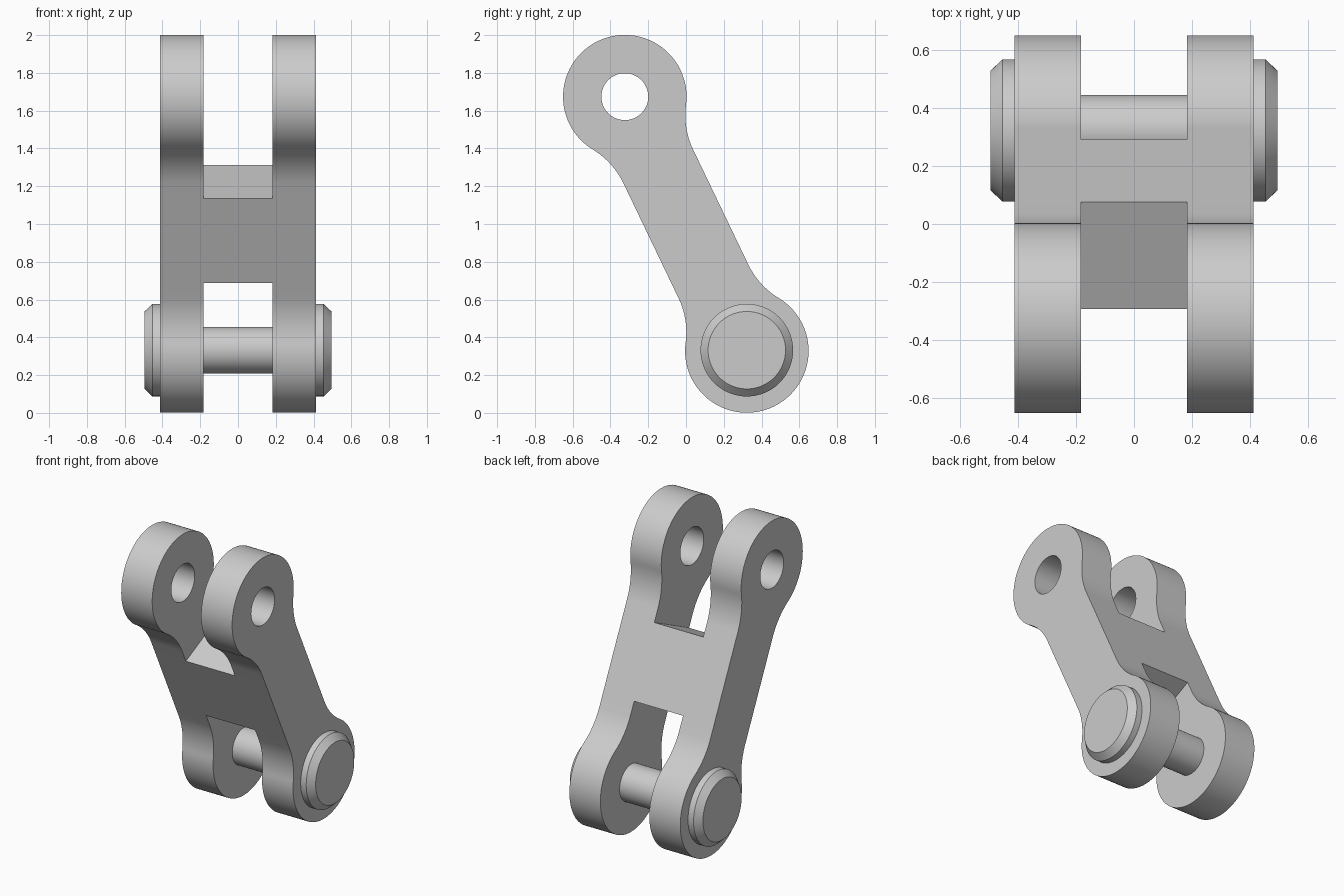
import bpy
import bmesh
from math import pi, sin, cos, asin, sqrt, atan2, radians
from mathutils import Vector, Matrix

cube = bpy.data.objects.get("Cube")
if cube:
    bpy.data.objects.remove(cube, do_unlink=True)

steel = bpy.data.materials.new("plain grey")
steel.use_nodes = True
GREY = (0.6, 0.6, 0.6, 1)
steel.diffuse_color = GREY
steel.node_tree.nodes["Principled BSDF"].inputs["Base Color"].default_value = GREY

# Main dimensions
EYE = Vector((0, -0.324, 1.674))      # upper eye centre
PIN = Vector((0, 0.322, 0.328))       # lower eye centre
R, WAIST, FILLET = 0.327, 0.205, 0.42
OUTER, INNER, BRIDGE = 0.412, 0.182, 0.248
HOLE = 0.124

# Link frame: local x across, y along the arm, z over its thickness
axis = (EYE - PIN).normalized()
half = (EYE - PIN).length / 2
FRAME = Matrix.Translation((EYE + PIN) / 2) @ Matrix.Rotation(atan2(axis.z, axis.y), 4, 'X')


def finish(bm, name, matrix):
    bm.transform(matrix)
    bm.normal_update()
    bmesh.ops.recalc_face_normals(bm, faces=bm.faces)
    mesh = bpy.data.meshes.new(name)
    bm.to_mesh(mesh)
    bm.free()
    mesh.materials.append(steel)
    obj = bpy.data.objects.new(name, mesh)
    bpy.context.collection.objects.link(obj)
    return obj


def smooth(obj):
    bpy.ops.object.select_all(action='DESELECT')
    obj.select_set(True)
    bpy.context.view_layer.objects.active = obj
    bpy.ops.object.shade_smooth_by_angle(angle=radians(25))


def arc(cy, cz, r, a0, a1, n):
    return [(cy + r * cos(a0 + (a1 - a0) * i / n), cz + r * sin(a0 + (a1 - a0) * i / n))
            for i in range(n + 1)]


def end_outline():
    """One round eye blended by tangent fillets into the straight arm."""
    reach = sqrt((R + FILLET) ** 2 - (WAIST + FILLET) ** 2)
    t = asin((WAIST + FILLET) / (R + FILLET))
    fillet = arc(half - reach, WAIST + FILLET, FILLET, -pi / 2, -t, 16)
    eye = arc(half, 0, R, pi - t, t - pi, 72)[1:-1]
    mirrored = [(y, -z) for y, z in reversed(fillet)]
    return [(BRIDGE, WAIST)] + fillet + eye + mirrored + [(BRIDGE, -WAIST)]


def extrude_to(bm, faces, x):
    """Extrude faces along x and return the new cap faces."""
    geom = bmesh.ops.extrude_face_region(bm, geom=faces)["geom"]
    for v in geom:
        if isinstance(v, bmesh.types.BMVert):
            v.co.x = x
    return [f for f in geom if isinstance(f, bmesh.types.BMFace)]


# Link body: one side plate, with its middle carried inward as the bridge
bm = bmesh.new()
outline = end_outline()
top = [bm.verts.new((OUTER, y, z)) for y, z in outline]
low = [bm.verts.new((OUTER, -y, -z)) for y, z in outline]
sheet = [bm.faces.new(loop) for loop in (top, low, (top[-1], low[0], low[-1], top[0]))]
inner = extrude_to(bm, sheet, INNER)
middle = min(inner, key=lambda f: len(f.verts))
bmesh.ops.delete(bm, geom=extrude_to(bm, [middle], 0), context='FACES')

# Mirror the half and weld it at the centre
copy = bmesh.ops.duplicate(bm, geom=bm.verts[:] + bm.edges[:] + bm.faces[:])["geom"]
bmesh.ops.scale(bm, vec=(-1, 1, 1), verts=[v for v in copy if isinstance(v, bmesh.types.BMVert)])
bmesh.ops.remove_doubles(bm, verts=bm.verts, dist=0.0001)
link = finish(bm, "link_body", FRAME)

# Open eye through both upper lugs
bm = bmesh.new()
bmesh.ops.create_cone(bm, cap_ends=True, segments=64, radius1=HOLE, radius2=HOLE, depth=2,
                      matrix=Matrix.Rotation(pi / 2, 4, 'Y'))
cutter = finish(bm, "eye_cutter", Matrix.Translation(EYE))
cutter.hide_render = True
bpy.context.view_layer.objects.active = link
mod = link.modifiers.new("eye", 'BOOLEAN')
mod.operation = 'DIFFERENCE'
mod.solver = 'EXACT'
mod.object = cutter
bpy.ops.object.modifier_apply(modifier=mod.name)
bpy.data.objects.remove(cutter, do_unlink=True)
smooth(link)

# Pin: turned shaft with a chamfered head at each end
half_pin = [(0.495, 0), (0.495, 0.205), (0.453, 0.245), (OUTER, 0.245), (OUTER, 0.123)]
profile = half_pin + [(-x, r) for x, r in reversed(half_pin)]
bm = bmesh.new()
verts = [bm.verts.new((x, 0, r)) for x, r in profile]
edges = [bm.edges.new(pair) for pair in zip(verts, verts[1:])]
bmesh.ops.spin(bm, geom=verts + edges, cent=(0, 0, 0), axis=(1, 0, 0), angle=2 * pi, steps=72)
bmesh.ops.remove_doubles(bm, verts=bm.verts, dist=0.0005)
smooth(finish(bm, "pin", Matrix.Translation(PIN + Vector((0, 0, 0.004)))))
